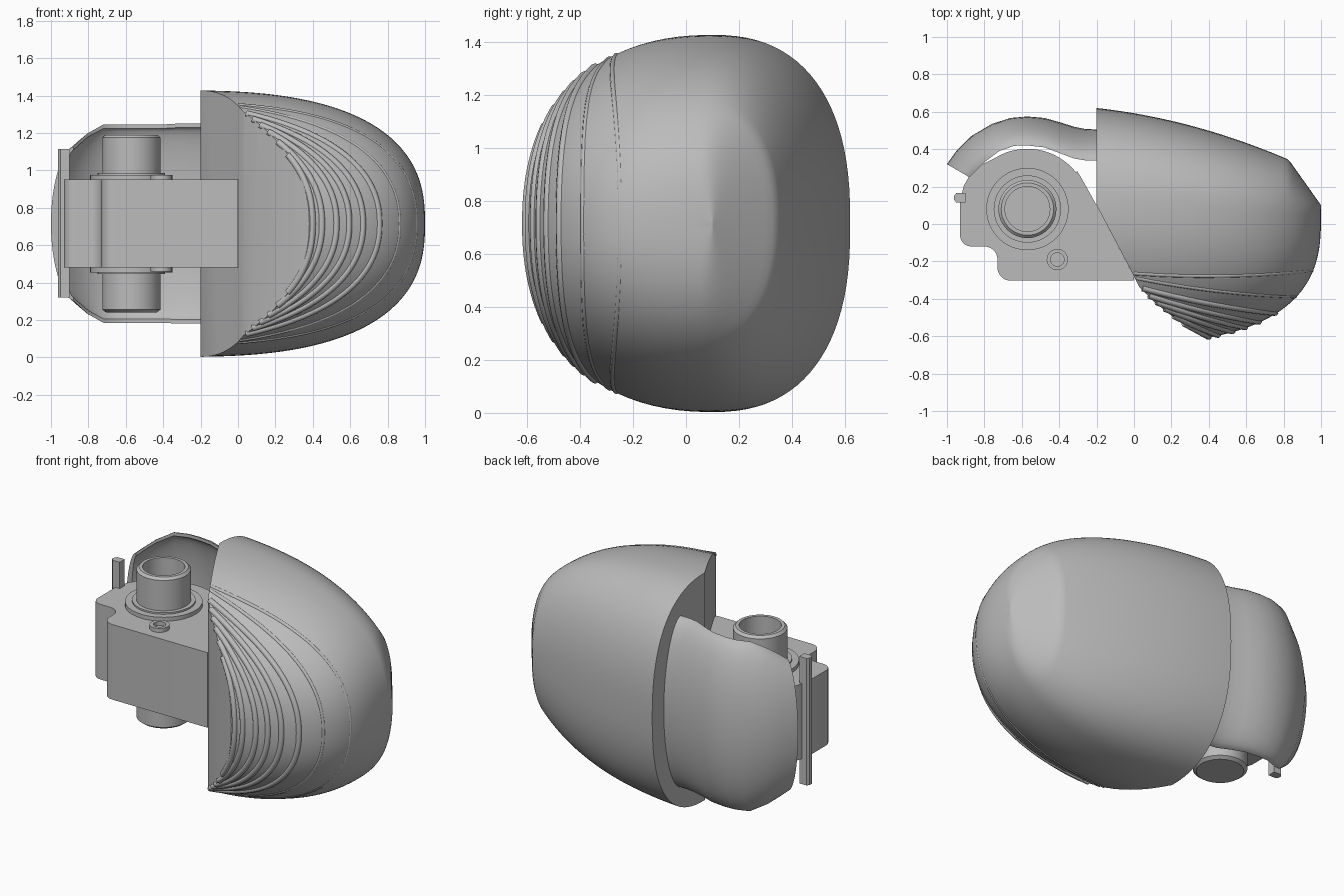
import bpy, bmesh, math

if "Cube" in bpy.data.objects:
    bpy.data.objects.remove(bpy.data.objects["Cube"])

ZC = 0.715  # height of the horizontal symmetry plane
grey = bpy.data.materials.new("grey_plastic")
grey.diffuse_color = (0.5, 0.5, 0.5, 1)
grey.use_nodes = True
grey.node_tree.nodes["Principled BSDF"].inputs["Base Color"].default_value = grey.diffuse_color


def activate(ob):
    bpy.ops.object.select_all(action='DESELECT')
    ob.select_set(True)
    bpy.context.view_layer.objects.active = ob


def finish(name, bm, smooth=35):
    bmesh.ops.recalc_face_normals(bm, faces=bm.faces)
    me = bpy.data.meshes.new(name)
    bm.to_mesh(me)
    bm.free()
    ob = bpy.data.objects.new(name, me)
    bpy.context.collection.objects.link(ob)
    me.materials.append(grey)
    activate(ob)
    bpy.ops.object.shade_smooth_by_angle(angle=math.radians(smooth))
    return ob


def loft(name, rings, smooth=35):
    bm = bmesh.new()
    vs = [[bm.verts.new(p) for p in r] for r in rings]
    n = len(rings[0])
    for a, b in zip(vs, vs[1:]):
        for i in range(n):
            j = (i + 1) % n
            bm.faces.new((a[i], a[j], b[j], b[i]))
    bm.faces.new(vs[0])
    bm.faces.new(vs[-1][::-1])
    return finish(name, bm, smooth)


def prism(name, pts, z0, z1):
    return loft(name, [[(x, y, z) for x, y in pts] for z in (z0, z1)])


def lathe(name, cx, cy, profile, n=48):
    rings = [[(cx + r * math.cos(2 * math.pi * i / n), cy + r * math.sin(2 * math.pi * i / n), z)
              for i in range(n)] for r, z in profile]
    return loft(name, rings)


# Fingertip body: sections across x described by simple curves
def section(x):
    u = min(1.0, (x + 0.2) / 1.2)
    h = 0.712 * (1 - u ** 2.5) ** 0.4 - 0.006 * math.sin(math.pi * u)
    front = 0.05 - 0.695 * (1 - u ** 2.8) ** (1 / 2.8)
    back = min(0.62 - 0.13 * u - 0.225 * u * u, 0.34 - 1.41 * (x - 0.83))
    return h, front, back, 0.09 - 0.04 * u, 2.45 - 0.3 * u * u


PF = 2.2  # roundness of the front half of the sections


def half_height(x, y):
    h, front, back, mid, pb = section(x)
    p = PF if y < mid else pb
    d = (mid - y) / max(mid - front, 1e-6) if y < mid else (y - mid) / max(back - mid, 1e-6)
    return h * (1 - d ** p) ** (1 / p) if d < 1 and x < 1 else -1


rings = []
for k in range(49):
    x = -0.2 + 1.2 * math.sin(math.pi / 2 * min(k / 48, 0.993))
    h, front, back, mid, pb = section(x)
    ring = []
    for i in range(96):
        a = 2 * math.pi * i / 96
        c, s = math.cos(a), math.sin(a)
        p = pb if c > 0 else PF
        y = mid + (back - mid if c > 0 else front - mid) * abs(c) ** (2 / p)
        ring.append((x, y, ZC + math.copysign(h * abs(s) ** (2 / p), s)))
    rings.append(ring)
body = loft("fingertip_body", rings)

# Slanted opening on the front of the body
cutter = prism("opening_cutter", [(-0.26, 0.214), (-0.2, 0.1), (-0.01, -0.26), (0.03, -0.34), (0.1, -0.41),
                                  (0.2, -0.49), (0.3, -0.56), (0.38, -0.61), (0.46, -0.67),
                                  (0.46, -1), (-0.6, -1), (-0.6, 0.214)], -0.5, 2)
cutter.hide_render = True
mod = body.modifiers.new("opening", 'BOOLEAN')
mod.operation, mod.solver, mod.object = 'DIFFERENCE', 'EXACT', cutter
activate(body)
bpy.ops.object.modifier_apply(modifier=mod.name)
bpy.data.objects.remove(cutter)
bpy.ops.object.shade_smooth_by_angle(angle=math.radians(35))

# Grip ridges: tubes following the body surface along gently sagging paths
curve = bpy.data.curves.new("grip_ridges", 'CURVE')
curve.dimensions = '3D'
curve.bevel_depth = 0.018
curve.bevel_resolution = 2
curve.use_fill_caps = True
lines = [(0.27, -0.535, 0.39, -0.60), (0.215, -0.495, 0.46, -0.60), (0.165, -0.455, 0.54, -0.58),
         (0.12, -0.42, 0.62, -0.56), (0.08, -0.385, 0.70, -0.53), (0.045, -0.345, 0.78, -0.48),
         (0.01, -0.29, 0.87, -0.39), (0.0, -0.265, 0.95, -0.25)]
for n, (x0, y0, x1, y1) in enumerate(lines):
    def at(t):
        sag = 0.012 * n * t * (1 - t) if t < 1 else 0
        return x0 + t * (x1 - x0), y0 + t * (y1 - y0) - sag
    lo, hi = 0.0, 2.0
    for _ in range(40):
        m = (lo + hi) / 2
        if half_height(*at(m)) > 0:
            lo = m
        else:
            hi = m
    sink = 0.991
    pts = []
    for k in range(65):
        a = math.pi * (k / 64 - 0.5)
        x, y = at(lo * math.cos(a))
        z = math.copysign(max(0, half_height(x, y)), a)
        pts.append((x * sink, y * sink, ZC + z * sink, 1))
    sp = curve.splines.new('POLY')
    sp.points.add(len(pts) - 1)
    for p, co in zip(sp.points, pts):
        p.co = co
        p.radius = 1 if n < 6 else 0.65
ridges = bpy.data.objects.new("grip_ridges", curve)
bpy.context.collection.objects.link(ridges)
curve.materials.append(grey)
activate(ridges)
bpy.ops.object.convert(target='MESH')

# Domed knuckle cuff behind the hinge: (outer x, y, edge x, y, half height)
stations = [(-1.0, 0.32, -0.88, 0.25, 0.41), (-0.95, 0.39, -0.85, 0.28, 0.44), (-0.87, 0.47, -0.8, 0.33, 0.485),
            (-0.76, 0.535, -0.72, 0.39, 0.53), (-0.66, 0.567, -0.64, 0.418, 0.53), (-0.57, 0.575, -0.57, 0.42, 0.53),
            (-0.48, 0.567, -0.48, 0.41, 0.53), (-0.4, 0.545, -0.4, 0.38, 0.53), (-0.32, 0.52, -0.32, 0.35, 0.535),
            (-0.26, 0.508, -0.26, 0.34, 0.535), (-0.19, 0.505, -0.19, 0.34, 0.535)]
rings = []
for ox, oy, ex, ey, hz in stations:
    ring = []
    for depth, width, sign in ((1, 1, 1), (0.5, 0.96, -1)):
        for k in range(25):
            a = sign * math.pi * (k / 24 - 0.5)
            f = depth * max(0, math.cos(a)) ** 1.15
            z = hz * width * math.sin(a)
            ring.append((ex + f * (ox - ex), ey + f * (oy - ey), ZC + z))
    rings.append(ring)
loft("knuckle_cuff", rings, 50)


# Hinge block with rounded knuckle and a filleted notch
def arc(cx, cy, r, a0, a1, n=7):
    return [(cx + r * math.cos(math.radians(a0 + (a1 - a0) * i / n)),
             cy + r * math.sin(math.radians(a0 + (a1 - a0) * i / n))) for i in range(n + 1)]


prism("hinge_block", [(-0.275, 0.235), (-0.305, 0.285)] + arc(-0.57, 0.07, 0.332, 38, 122, 16)
      + [(-0.82, 0.315), (-0.875, 0.265), (-0.91, 0.205), (-0.93, 0.12)]
      + arc(-0.87, -0.06, 0.06, 180, 270) + arc(-0.80, -0.19, 0.07, 90, 0)
      + arc(-0.66, -0.233, 0.07, 180, 270) + [(0, -0.303), (0, -0.28), (-0.2, 0.1)], 0.48, 0.95)

# Hinge barrel: flanged on both sides, hollow on top
lathe("hinge_barrel", -0.57, 0.08, [
    (0.001, 0.24), (0.135, 0.24), (0.155, 0.255), (0.155, 0.445), (0.18, 0.445), (0.18, 0.455), (0.22, 0.455),
    (0.22, 0.975), (0.18, 0.975), (0.18, 0.985), (0.155, 0.985), (0.155, 1.175), (0.14, 1.19),
    (0.12, 1.19), (0.12, 1.0), (0.001, 1.0)])

# Small bushing beside the barrel
lathe("side_bushing", -0.41, -0.19, [(0.001, 0.46), (0.057, 0.46), (0.057, 0.975), (0.036, 0.975),
                                     (0.036, 0.94), (0.001, 0.94)], 24)

# Upright retaining pin on the rear edge
prism("retaining_pin", [(-0.9, 0.115), (-0.95, 0.115), (-0.962, 0.13), (-0.962, 0.15), (-0.95, 0.165), (-0.9, 0.165)],
      0.32, 1.115)
